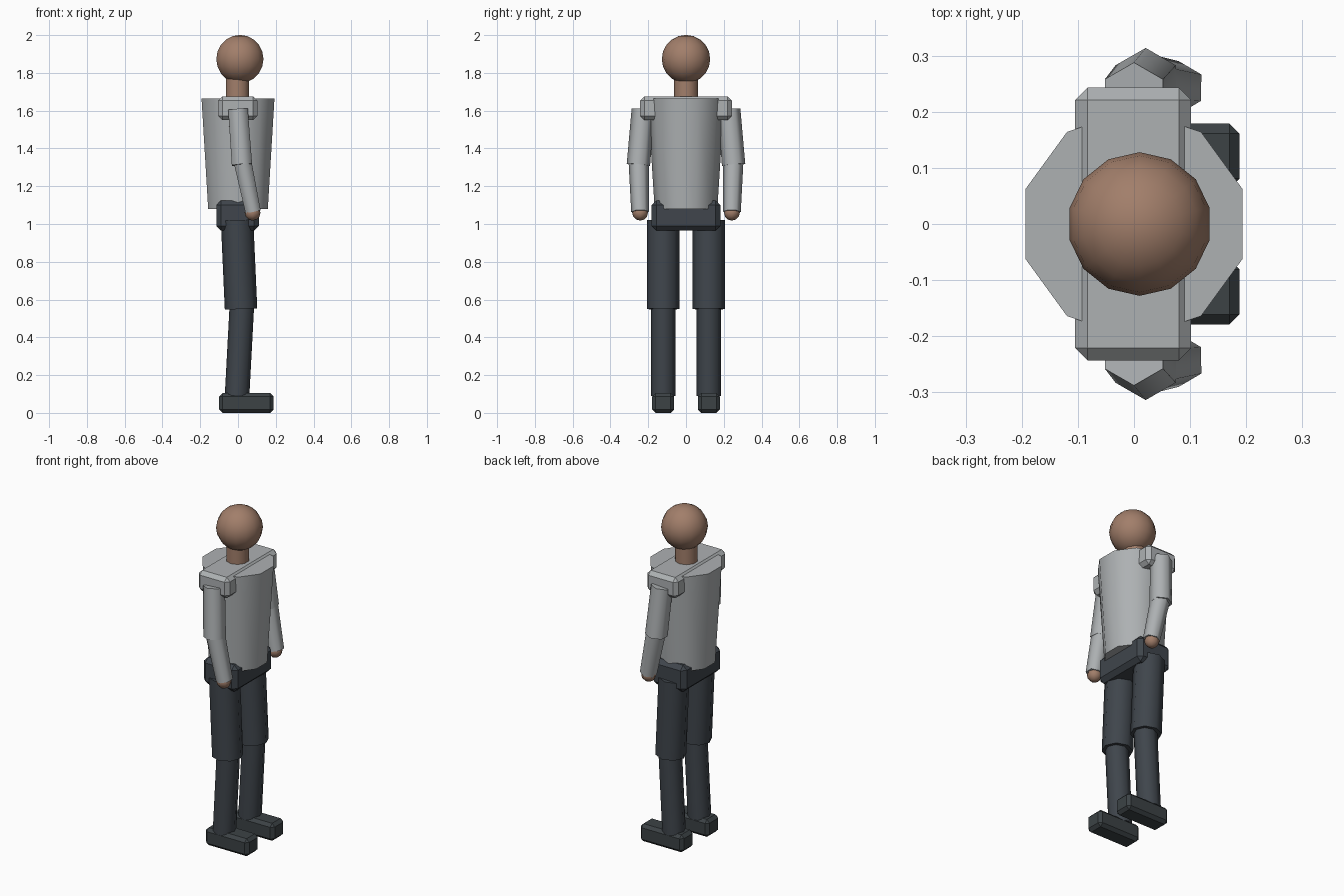
import bpy, math
from mathutils import Vector, Matrix

cube = bpy.data.objects.get("Cube")
if cube:
    bpy.data.objects.remove(cube, do_unlink=True)


def material(name, rgb):
    m = bpy.data.materials.new(name)
    m.use_nodes = True
    m.diffuse_color = (*rgb, 1)
    m.node_tree.nodes["Principled BSDF"].inputs["Base Color"].default_value = (*rgb, 1)
    return m


SHIRT = material("grey shirt", (0.42, 0.44, 0.45))
SKIN = material("tan skin", (0.36, 0.21, 0.145))
TROUSERS = material("slate trousers", (0.05, 0.06, 0.072))
BOOTS = material("dark boots", (0.045, 0.055, 0.06))


def finish(name, mat, smooth=True):
    ob = bpy.context.object
    ob.name = name
    ob.data.materials.append(mat)
    if smooth:
        bpy.ops.object.shade_smooth_by_angle(angle=math.radians(65))
    return ob


def box(name, low, high, bevel, mat):
    """Chamfered block between two corners."""
    low, high = Vector(low), Vector(high)
    bpy.ops.mesh.primitive_cube_add(size=1, location=(low + high) / 2)
    ob = finish(name, mat, smooth=False)
    ob.data.transform(Matrix.Diagonal((*(high - low), 1)))
    mod = ob.modifiers.new("chamfer", "BEVEL")
    mod.width, mod.segments = bevel, 1


def limb(name, bottom, top, r_bottom, r_top, sides, mat):
    """Tapered prism between two points, with a corner towards y."""
    bottom, top = Vector(bottom), Vector(top)
    axis = top - bottom
    bpy.ops.mesh.primitive_cone_add(vertices=sides, radius1=r_bottom, radius2=r_top,
                                    depth=axis.length, location=(bottom + top) / 2)
    ob = finish(name, mat)
    ob.rotation_euler = Vector((0, 0, 1)).rotation_difference(axis).to_euler()


def ball(name, centre, radius, segments, rings, mat):
    bpy.ops.mesh.primitive_uv_sphere_add(segments=segments, ring_count=rings,
                                         radius=radius, location=centre)
    finish(name, mat)


# Head, neck and trunk, facing +x
ball("head", (0.01, 0, 1.873), 0.128, 14, 10, SKIN)
limb("neck", (-0.003, 0, 1.64), (-0.003, 0, 1.78), 0.064, 0.064, 10, SKIN)
limb("torso", (0, 0, 1.08), (0, 0, 1.665), 0.166, 0.203, 10, SHIRT)
box("shoulder_yoke", (-0.105, -0.243, 1.55), (0.102, 0.243, 1.675), 0.022, SHIRT)
box("pelvis", (-0.115, -0.182, 0.965), (0.11, 0.182, 1.125), 0.025, TROUSERS)

# Limbs on both sides
for side, s in (("left", 1), ("right", -1)):
    limb(side + "_upper_arm", (0.021, s * 0.252, 1.313), (0, s * 0.228, 1.606),
         0.062, 0.06, 6, SHIRT)
    limb(side + "_forearm", (0.08, s * 0.243, 1.065), (0.024, s * 0.25, 1.33),
         0.047, 0.054, 6, SHIRT)
    ball(side + "_hand", (0.077, s * 0.243, 1.06), 0.042, 8, 6, SKIN)
    limb(side + "_thigh", (0.016, s * 0.121, 0.55), (-0.005, s * 0.121, 1.02),
         0.086, 0.086, 8, TROUSERS)
    limb(side + "_shin", (-0.005, s * 0.121, 0.09), (0.02, s * 0.121, 0.56),
         0.065, 0.065, 8, TROUSERS)
    box(side + "_boot", (-0.1, s * 0.121 - 0.058, 0), (0.188, s * 0.121 + 0.058, 0.105),
        0.018, BOOTS)
